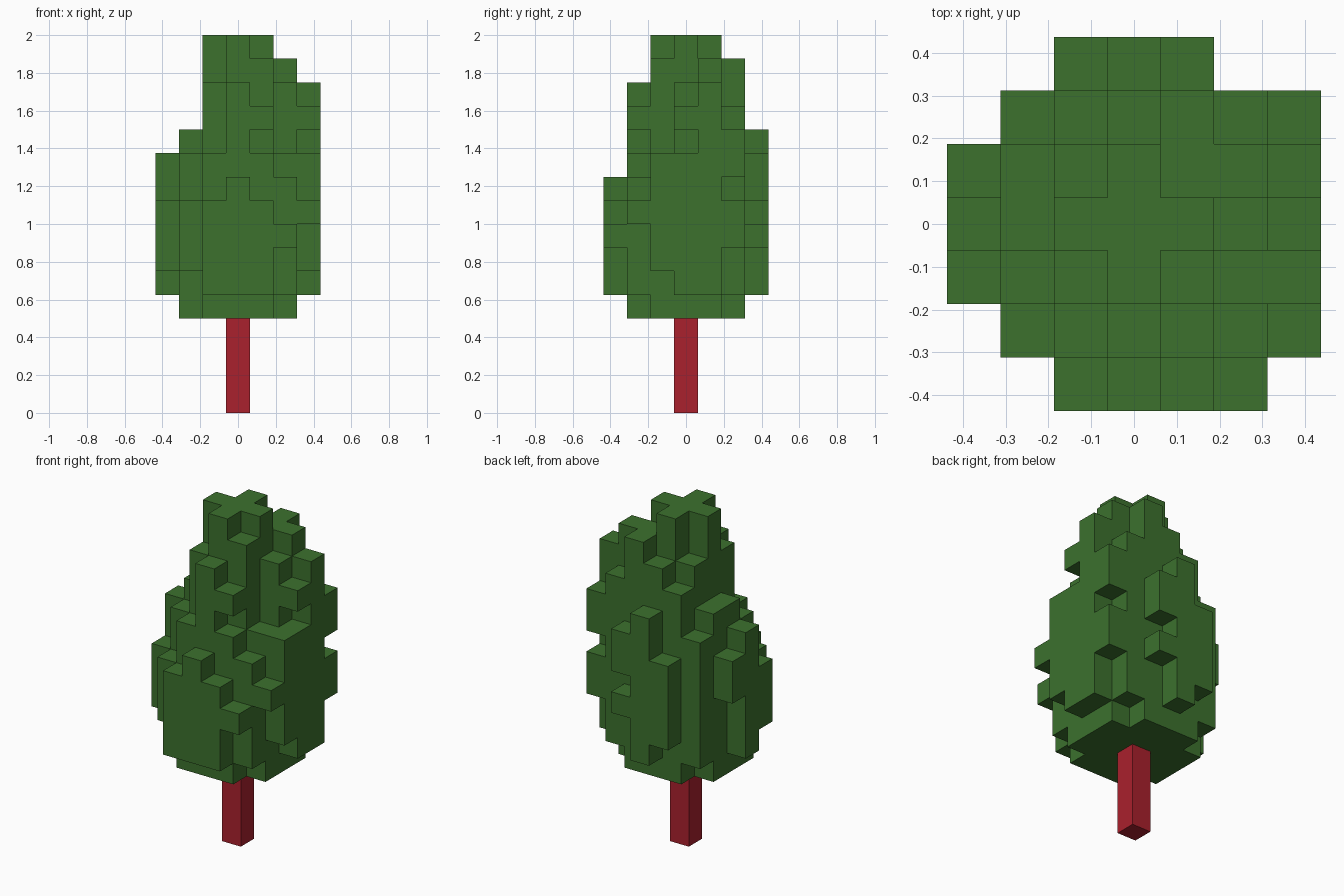
import bpy
import bmesh
from mathutils import Vector

if "Cube" in bpy.data.objects:
    bpy.data.objects.remove(bpy.data.objects["Cube"])

UNIT = 0.125  # edge of one block
HALF = 3      # blocks from the middle column to the edge

# Crown columns, back row first; each letter is a level, with a = ground
TOPS = ["..kml..", ".lnopnm", "kmoqppo", "lmqqqon", "jloqpll", ".jlonkj", "..jkji."]
BASES = ["..gfh..", ".feeefh", "ieeeeef", "feeeeef", "geeeeeg", ".geeefi", "..fffh."]
# Single missing blocks that leave notches in the sides
NOTCHES = {(1, 3, 8), (3, 2, 9), (3, 0, 11), (1, -2, 11)}


def level(letter):
    return ord(letter) - ord("a")


def make_material(name, color):
    mat = bpy.data.materials.new(name)
    mat.use_nodes = True
    mat.diffuse_color = color
    mat.node_tree.nodes["Principled BSDF"].inputs["Base Color"].default_value = color
    return mat


def block_object(name, cells, mat):
    """Mesh the outer skin of a set of unit blocks."""
    bm = bmesh.new()
    for cell in cells:
        center = Vector(cell) + Vector((0, 0, 0.5))
        for axis in range(3):
            for sign in (-1, 1):
                step = [0, 0, 0]
                step[axis] = sign
                if tuple(c + s for c, s in zip(cell, step)) in cells:
                    continue
                normal = Vector(step)
                u = Vector([float(a == (axis + 1) % 3) for a in range(3)])
                v = normal.cross(u)
                corners = [u + v, v - u, -u - v, u - v]
                bm.faces.new([bm.verts.new((center + (normal + c) / 2) * UNIT)
                              for c in corners])
    bmesh.ops.remove_doubles(bm, verts=bm.verts, dist=UNIT / 100)
    mesh = bpy.data.meshes.new(name)
    bm.to_mesh(mesh)
    bm.free()
    mesh.materials.append(mat)
    obj = bpy.data.objects.new(name, mesh)
    bpy.context.collection.objects.link(obj)
    return obj


# Crown
crown = set()
for row, (tops, bases) in enumerate(zip(TOPS, BASES)):
    for col, (top, base) in enumerate(zip(tops, bases)):
        if top != ".":
            crown.update((col - HALF, HALF - row, k)
                         for k in range(level(base), level(top)))
crown -= NOTCHES
block_object("crown", crown, make_material("leaf green", (0.045, 0.165, 0.027, 1)))

# Trunk
trunk = {(0, 0, k) for k in range(4)}
block_object("trunk", trunk, make_material("trunk red", (0.4, 0.015, 0.026, 1)))
